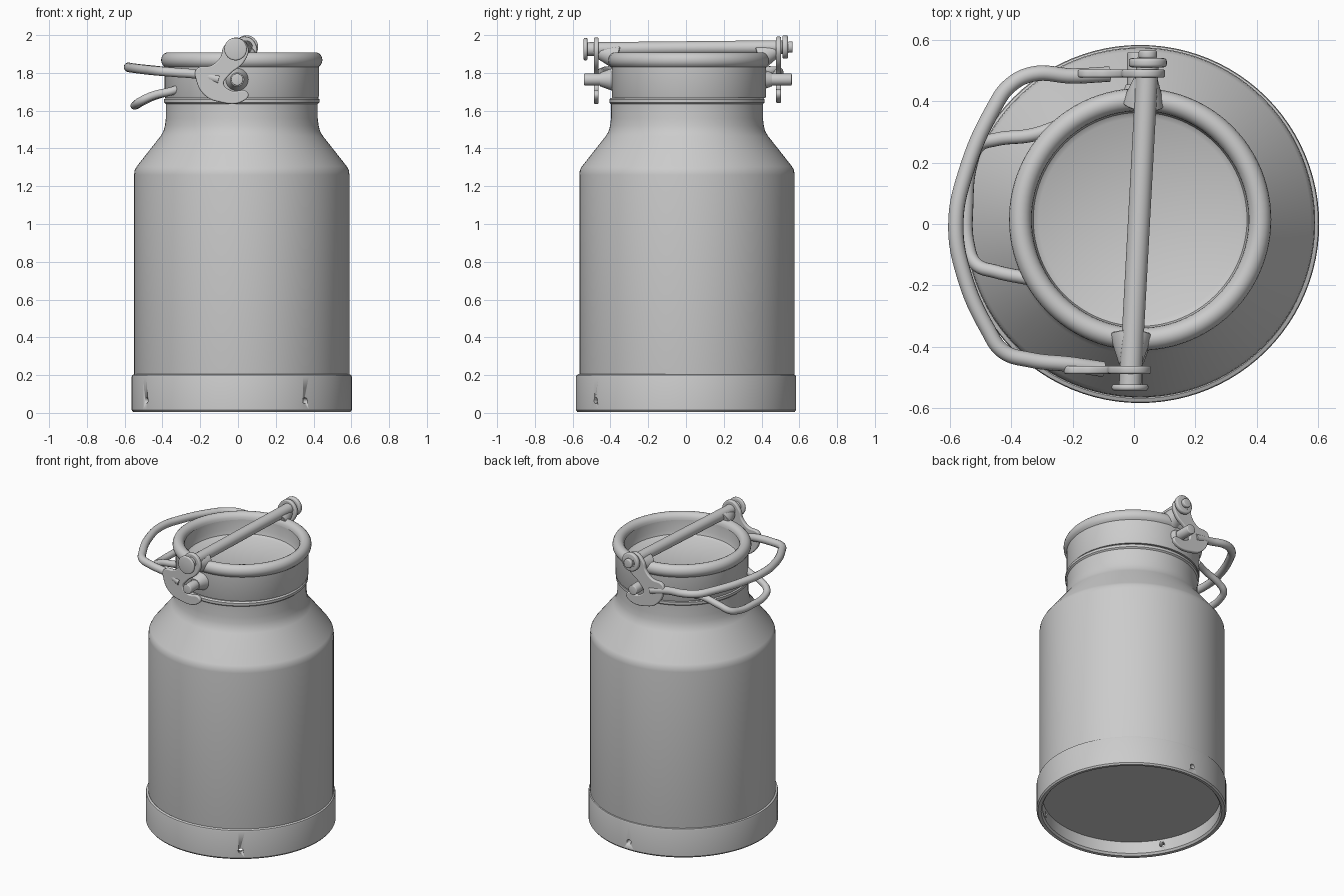
import bpy, bmesh
from math import pi, sin, cos, radians
from mathutils import Vector

if "Cube" in bpy.data.objects:
    bpy.data.objects.remove(bpy.data.objects["Cube"])

CX, CY = 0.02, 0.005


def link(name, data):
    ob = bpy.data.objects.new(name, data)
    bpy.context.collection.objects.link(ob)
    return ob


def mesh_object(name, bm, angle=35):
    bmesh.ops.recalc_face_normals(bm, faces=bm.faces)
    me = bpy.data.meshes.new(name)
    bm.to_mesh(me)
    bm.free()
    me.shade_smooth()
    me.set_sharp_from_angle(angle=radians(angle))
    return link(name, me)


def lathe(name, profile, center, closed=False, n=96):
    bm = bmesh.new()
    rows = [[bm.verts.new((center[0] + r * cos(2 * pi * i / n), center[1] + r * sin(2 * pi * i / n), z))
             for i in range(n)] for r, z in profile]
    pairs = list(zip(rows, rows[1:])) + ([(rows[-1], rows[0])] if closed else [])
    for a, b in pairs:
        for i in range(n):
            j = (i + 1) % n
            bm.faces.new((a[i], a[j], b[j], b[i]))
    bmesh.ops.remove_doubles(bm, verts=bm.verts, dist=1e-5)
    bmesh.ops.dissolve_degenerate(bm, edges=bm.edges, dist=1e-6)
    return mesh_object(name, bm)


def rod(name, a, b, r1, r2=None, bevel=0.0, n=32):
    a, b = Vector(a), Vector(b)
    bm = bmesh.new()
    bmesh.ops.create_cone(bm, cap_ends=True, segments=n, radius1=r1,
                          radius2=r1 if r2 is None else r2, depth=(b - a).length)
    if bevel:
        rims = [e for e in bm.edges if any(len(f.verts) > 4 for f in e.link_faces)]
        bmesh.ops.bevel(bm, geom=rims, offset=bevel, segments=3, profile=0.5, affect='EDGES')
    ob = mesh_object(name, bm)
    ob.location = (a + b) / 2
    ob.rotation_euler = (b - a).to_track_quat('Z', 'Y').to_euler()
    return ob


def curve(name, pts, dims, cyclic=False):
    cu = bpy.data.curves.new(name, 'CURVE')
    cu.dimensions = dims
    cu.resolution_u = 8
    s = cu.splines.new('BEZIER')
    s.bezier_points.add(len(pts) - 1)
    for bp, p in zip(s.bezier_points, pts):
        bp.co = p
        bp.handle_left_type = bp.handle_right_type = 'AUTO'
    s.use_cyclic_u = cyclic
    return link(name, cu)


def tube(name, pts, r):
    ob = curve(name, pts, '3D')
    ob.data.bevel_depth = r
    ob.data.bevel_resolution = 5
    ob.data.use_fill_caps = True
    return ob


# can body with shoulder and neck
lathe("can_body", [(0, 0.10), (0.56, 0.10), (0.57, 0.15), (0.57, 1.26), (0.567, 1.285), (0.556, 1.305),
                   (0.43, 1.465), (0.415, 1.49), (0.407, 1.52), (0.402, 1.56), (0.402, 1.635),
                   (0.411, 1.643), (0.411, 1.66), (0.402, 1.668), (0, 1.668)], (CX, CY))

# base ring with three drain holes
base = lathe("base_ring", [(0.545, 0.12), (0.545, 0.02), (0.555, 0.007), (0.575, 0.005), (0.583, 0.015),
                           (0.583, 0.19), (0.580, 0.20), (0.568, 0.205), (0.56, 0.20)], (CX, 0), closed=True)
for deg in (-55, 90, 210):
    d = Vector((cos(radians(deg)), sin(radians(deg)), 0))
    o = Vector((CX, 0, 0.065))
    cutter = rod("drain_hole_cutter", o + d * 0.5, o + d * 0.65, 0.016, n=16)
    cutter.hide_render = True
    cutter.hide_set(True)
    mod = base.modifiers.new("drain_hole", 'BOOLEAN')
    mod.operation = 'DIFFERENCE'
    mod.object = cutter

# lid: skirt, rolled rim and sunken dish
rim = [(0.390 + 0.037 * cos(t), 1.868 + 0.041 * sin(t))
       for t in (radians(-60 + 20 * k) for k in range(13))]
lathe("lid", [(0, 1.668), (0.405, 1.668), (0.408, 1.675), (0.408, 1.825)] + rim +
      [(0.358, 1.87), (0.355, 1.80), (0.348, 1.775), (0.33, 1.763), (0, 1.765)], (CX, 0.015))

# clamp bar across the lid with end heads and rim brackets
A, B = Vector((-0.013, -0.53, 1.926)), Vector((0.045, 0.54, 1.937))
rod("clamp_bar", A, B, 0.036)
rod("front_bar_head", A + Vector((0, -0.012, 0)), A + Vector((0, 0.008, 0)), 0.06, bevel=0.008)
rod("back_bar_head", B + Vector((0, -0.03, 0)), B, 0.062, bevel=0.01)
rod("back_bar_tip", B, B + Vector((0, 0.025, 0)), 0.03, bevel=0.006)
rod("front_rim_bracket", (-0.01, -0.36, 1.885), (-0.012, -0.46, 1.91), 0.07, 0.036, bevel=0.008)
rod("back_rim_bracket", (0.03, 0.39, 1.885), (0.04, 0.48, 1.92), 0.07, 0.036, bevel=0.008)

# side pins with tapered bosses
for side, name, end in ((-1, "front", 0.54), (1, "back", 0.56)):
    x = -0.005 + (0.015 if side > 0 else 0)
    rod(name + "_pin", (x, side * 0.38, 1.765), (x, side * end, 1.765), 0.032, bevel=0.005)
    rod(name + "_pin_boss", (x, side * 0.39, 1.765), (x, side * 0.455, 1.765), 0.06, 0.036)

# hooked lever plates
hook = [(-0.07, 1.935), (-0.085, 1.885), (-0.135, 1.835), (-0.215, 1.815), (-0.215, 1.765),
        (-0.175, 1.69), (-0.108, 1.655), (0.035, 1.663), (0.047, 1.69), (-0.04, 1.70),
        (-0.082, 1.74), (-0.055, 1.79), (0.03, 1.868), (0.046, 1.935), (-0.01, 1.98)]
for name, y, dx in (("front_lever_plate", -0.475, 0.0), ("back_lever_plate", 0.49, 0.045)):
    ob = curve(name, [(x, z, 0) for x, z in hook], '2D', cyclic=True)
    ob.data.fill_mode = 'BOTH'
    ob.data.extrude = 0.006
    ob.data.bevel_depth = 0.007
    ob.data.bevel_resolution = 2
    ob.rotation_euler = (pi / 2, 0, 0)
    ob.location = (dx, y, 0.005 if dx else 0)

# lever handle looping round the left side
tube("lever_handle", [(-0.10, -0.473, 1.765), (-0.2, -0.458, 1.79), (-0.34, -0.442, 1.803), (-0.425, -0.415, 1.81),
                      (-0.475, -0.345, 1.815), (-0.555, -0.16, 1.825), (-0.58, 0.0, 1.83), (-0.55, 0.16, 1.825),
                      (-0.455, 0.38, 1.815), (-0.405, 0.45, 1.81), (-0.33, 0.488, 1.807), (-0.2, 0.482, 1.79),
                      (-0.08, 0.488, 1.765)], 0.025)

# carrying grip fixed to the lid skirt
tube("carrying_grip", [(-0.24, 0.32, 1.72), (-0.33, 0.29, 1.708), (-0.45, 0.275, 1.675), (-0.505, 0.255, 1.65),
                       (-0.53, 0.20, 1.635), (-0.545, 0.06, 1.628), (-0.54, -0.07, 1.632), (-0.515, -0.13, 1.65),
                       (-0.45, -0.155, 1.68), (-0.33, -0.18, 1.71), (-0.31, -0.185, 1.72)], 0.022)
